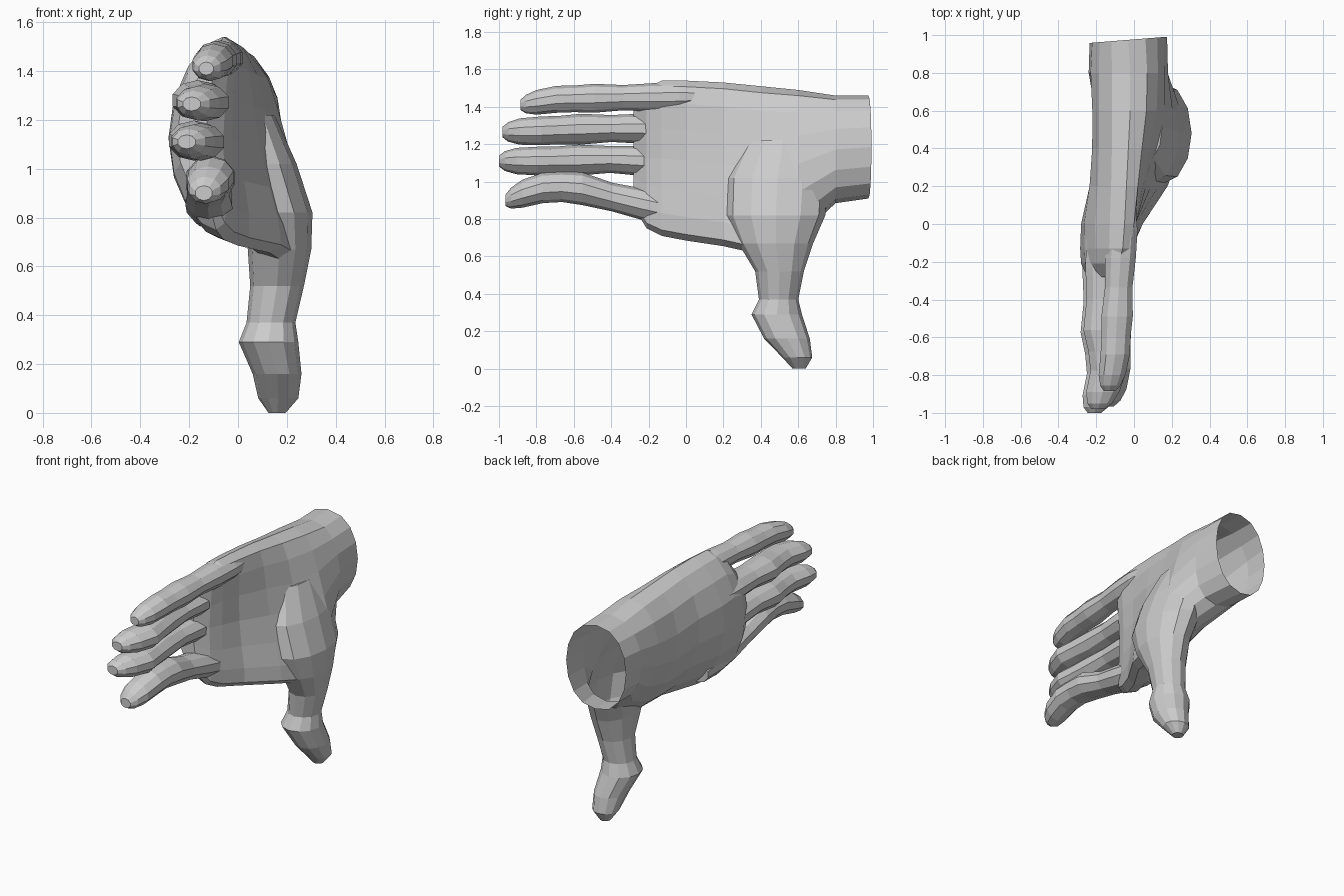
import bpy, bmesh
from math import sin, cos, pi, copysign
from mathutils import Vector

if "Cube" in bpy.data.objects:
    bpy.data.objects.remove(bpy.data.objects["Cube"])


def loft(name, rings):
    """Skin a closed tube through rings of points."""
    bm = bmesh.new()
    loops = [[bm.verts.new(p) for p in ring] for ring in rings]
    n = len(loops[0])
    for a, b in zip(loops, loops[1:]):
        for i in range(n):
            j = (i + 1) % n
            bm.faces.new((a[i], a[j], b[j], b[i]))
    bm.faces.new(loops[0])
    bm.faces.new(loops[-1][::-1])
    bmesh.ops.recalc_face_normals(bm, faces=bm.faces)
    mesh = bpy.data.meshes.new(name)
    bm.to_mesh(mesh)
    bm.free()
    obj = bpy.data.objects.new(name, mesh)
    bpy.context.collection.objects.link(obj)
    return obj


def soft(v, power):
    return copysign(abs(v) ** power, v)


def palm_ring(y, xb, zb, xt, zt, half, bow, shear=0.0, n=16):
    """Oval slice from a bottom point to a top point, bowed toward the back."""
    ring = []
    for i in range(n):
        a = 2 * pi * i / n
        t = (1 - cos(a)) / 2
        x = xb + (xt - xb) * t - bow * 4 * t * (1 - t) + half * soft(sin(a), 0.85)
        ring.append((x, y + shear * (x + 0.03), zb + (zt - zb) * t))
    return ring


def along(path, t):
    """Point at fraction t of the y range of a path."""
    y = path[0][1] + (path[-1][1] - path[0][1]) * t
    for a, b in zip(path, path[1:]):
        if y >= b[1] - 1e-6:
            return Vector(a).lerp(Vector(b), (y - a[1]) / (b[1] - a[1]))
    return Vector(path[-1])


# palm and wrist: y, bottom x z, top x z, half thickness, bow
hand = loft("hand", [
    palm_ring(0.975, -0.03, 0.91, -0.03, 1.46, 0.205, 0.0, shear=0.08),
    palm_ring(0.80, 0.02, 0.885, -0.02, 1.46, 0.21, 0.03),
    palm_ring(0.60, 0.20, 0.70, -0.02, 1.49, 0.205, 0.09),
    palm_ring(0.40, 0.20, 0.61, -0.03, 1.51, 0.18, 0.11),
    palm_ring(0.20, 0.13, 0.655, -0.04, 1.53, 0.16, 0.115),
    palm_ring(0.00, 0.00, 0.685, -0.05, 1.54, 0.145, 0.11),
    palm_ring(-0.13, -0.06, 0.71, -0.06, 1.54, 0.13, 0.095),
    palm_ring(-0.21, -0.09, 0.75, -0.08, 1.50, 0.11, 0.085),
    palm_ring(-0.28, -0.12, 0.86, -0.12, 1.40, 0.06, 0.07),
])

# fingers: path, half width in x, half width in z
fingers = {
    "little_finger": ([(-0.055, 0.08, 1.455), (-0.085, -0.4, 1.448),
                       (-0.10, -0.7, 1.44), (-0.13, -0.885, 1.41)], 0.085, 0.075),
    "ring_finger": ([(-0.15, 0.04, 1.28), (-0.16, -0.35, 1.285), (-0.165, -0.58, 1.28),
                     (-0.13, -0.76, 1.272), (-0.19, -0.98, 1.265)], 0.105, 0.080),
    "middle_finger": ([(-0.17, 0.04, 1.09), (-0.175, -0.35, 1.12), (-0.18, -0.58, 1.115),
                       (-0.15, -0.78, 1.11), (-0.21, -1.0, 1.11)], 0.105, 0.080),
    "index_finger": ([(-0.11, 0.04, 0.82), (-0.125, -0.35, 0.905), (-0.11, -0.6, 0.975),
                      (-0.11, -0.8, 0.965), (-0.14, -0.965, 0.90)], 0.10, 0.085),
}
# shared finger thickness: fraction of length, scale
swell = [(0, 0.8), (0.12, 1.0), (0.27, 1.0), (0.43, 0.9), (0.59, 1.03), (0.7, 0.95),
         (0.8, 0.96), (0.91, 0.88), (0.97, 0.66), (1, 0.36)]
parts = []
for name, (path, rx, rz) in fingers.items():
    rings = []
    for t, s in swell:
        c = along(path, t)
        rings.append([(c.x + rx * s * cos(2 * pi * (i + 0.5) / 10), c.y,
                       c.z + rz * s * sin(2 * pi * (i + 0.5) / 10)) for i in range(10)])
    parts.append(loft(name, rings))

# thumb with its fleshy base: x, y, z, half width in x, half width in y
thumb = [
    (0.05, 0.52, 1.22, 0.10, 0.20), (0.10, 0.49, 1.02, 0.14, 0.27),
    (0.155, 0.48, 0.82, 0.15, 0.265), (0.17, 0.48, 0.67, 0.13, 0.20),
    (0.16, 0.50, 0.52, 0.11, 0.13), (0.135, 0.495, 0.37, 0.10, 0.105),
    (0.125, 0.485, 0.29, 0.122, 0.135), (0.16, 0.54, 0.16, 0.10, 0.122),
    (0.165, 0.595, 0.06, 0.082, 0.08), (0.16, 0.605, 0.0, 0.035, 0.035),
]
parts.append(loft("thumb", [
    [(x + rx * cos(2 * pi * i / 12), y + ry * sin(2 * pi * i / 12), z) for i in range(12)]
    for x, y, z, rx, ry in thumb]))

# fuse fingers and thumb into one skin
bpy.context.view_layer.objects.active = hand
for part in parts:
    mod = hand.modifiers.new("fuse", 'BOOLEAN')
    mod.operation = 'UNION'
    mod.solver = 'EXACT'
    mod.object = part
    bpy.ops.object.modifier_apply(modifier=mod.name)
    bpy.data.objects.remove(part)

# open the wrist end
bm = bmesh.new()
bm.from_mesh(hand.data)
cap = [f for f in bm.faces if all(v.co.y > 0.93 for v in f.verts)]
bmesh.ops.delete(bm, geom=cap, context='FACES')
bm.to_mesh(hand.data)
bm.free()
